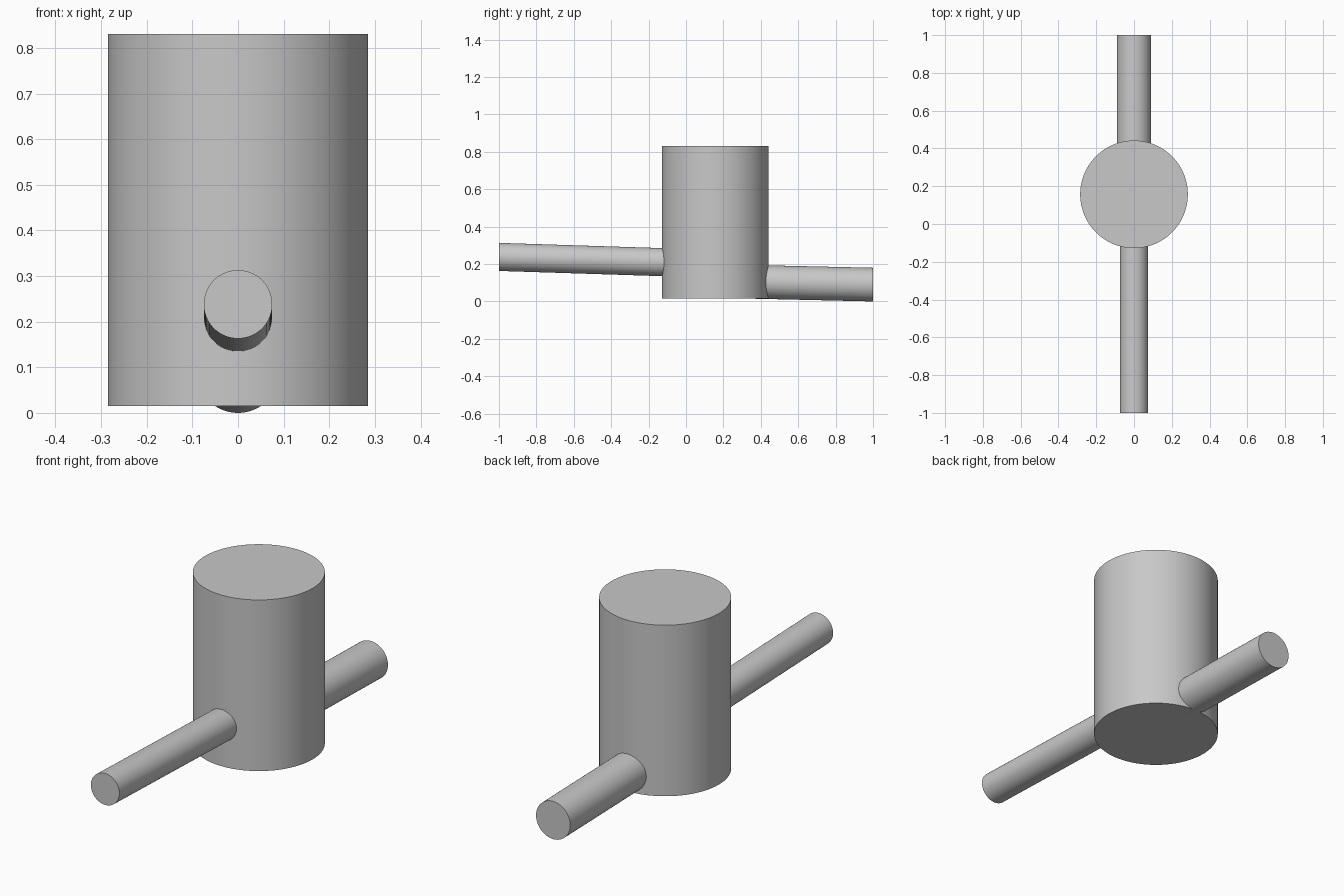
import bpy
import bmesh
import math
from mathutils import Matrix, Vector

cube = bpy.data.objects.get("Cube")
if cube:
    bpy.data.objects.remove(cube, do_unlink=True)

# One plain grey for every part
grey = bpy.data.materials.new("light_grey")
grey.use_nodes = True
colour = (0.58, 0.58, 0.58, 1)
grey.diffuse_color = colour
grey.node_tree.nodes["Principled BSDF"].inputs["Base Color"].default_value = colour


def cylinder(name, start, end, radius, upright=False, sides=96):
    """Cylinder from start to end; sloping pipes keep vertical end faces."""
    start, end = Vector(start), Vector(end)
    axis = end - start
    bm = bmesh.new()
    bmesh.ops.create_cone(bm, cap_ends=True, segments=sides,
                          radius1=radius, radius2=radius, depth=1)
    if not upright:
        bm.transform(Matrix.Rotation(-math.pi / 2, 4, "X"))
    for v in bm.verts:
        t = v.co.z if upright else v.co.y
        # Flatten the unit length out, then slide each ring along the axis
        if upright:
            v.co.z = 0
        else:
            v.co.y = 0
        v.co += start + axis * (t + 0.5)
    bmesh.ops.recalc_face_normals(bm, faces=bm.faces)
    mesh = bpy.data.meshes.new(name)
    bm.to_mesh(mesh)
    bm.free()
    mesh.materials.append(grey)
    obj = bpy.data.objects.new(name, mesh)
    bpy.context.collection.objects.link(obj)
    bpy.ops.object.select_all(action="DESELECT")
    obj.select_set(True)
    bpy.context.view_layer.objects.active = obj
    bpy.ops.object.shade_smooth_by_angle(angle=math.radians(30))
    return obj


# Upright chamber with a pipe sloping in at the front and out at the back
cylinder("chamber", (0, 0.157, 0.015), (0, 0.157, 0.83), 0.285, upright=True)
cylinder("inlet_pipe", (0, -1, 0.238), (0, 0, 0.206), 0.075)
cylinder("outlet_pipe", (0, 0.3, 0.106), (0, 1, 0.09), 0.09)
